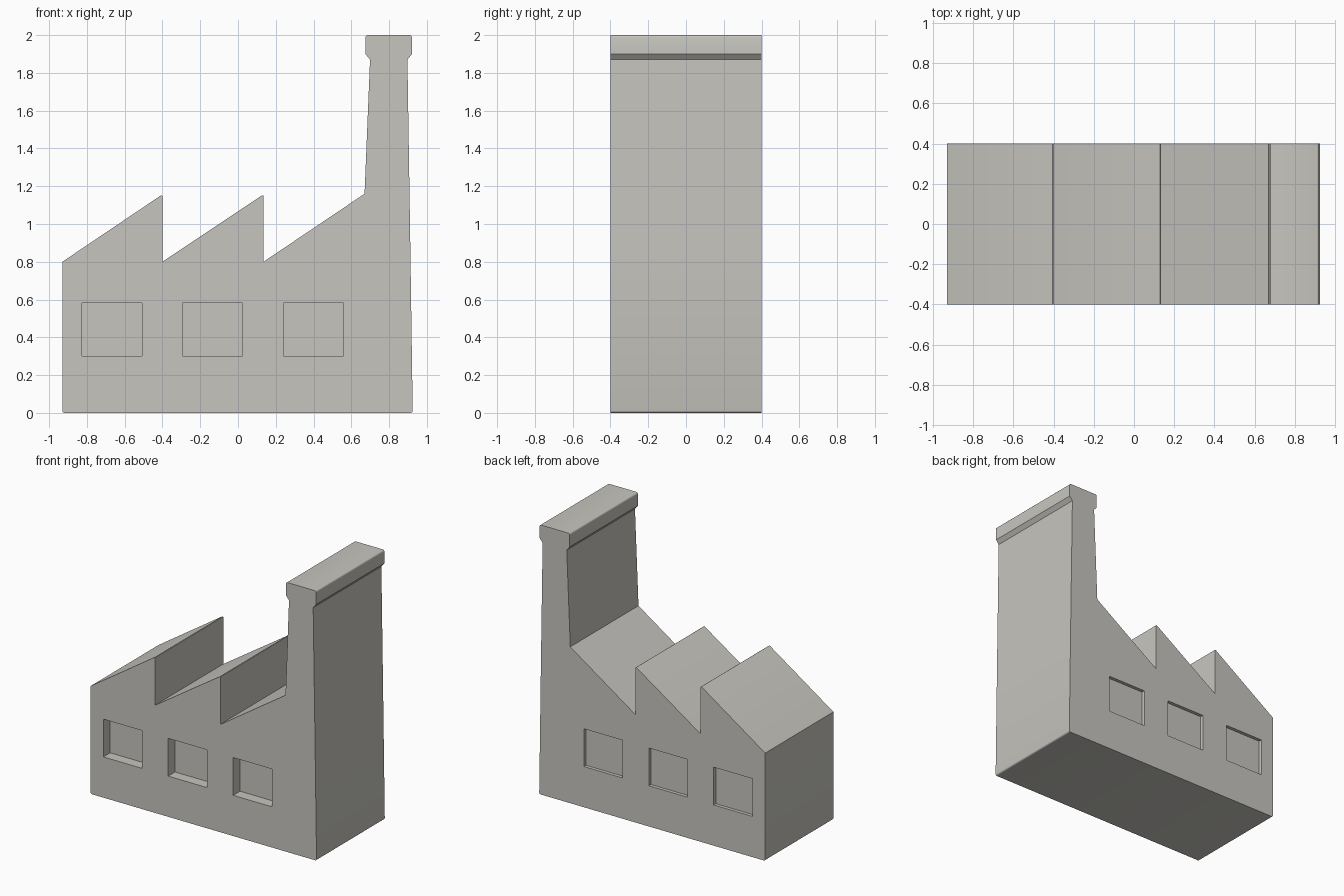
import bpy, bmesh
from mathutils import Matrix

if "Cube" in bpy.data.objects:
    bpy.data.objects.remove(bpy.data.objects["Cube"])

HALF_DEPTH = 0.40
grey = bpy.data.materials.new("warm grey")
grey.diffuse_color = (0.57, 0.56, 0.52, 1)
grey.use_nodes = True
grey.node_tree.nodes["Principled BSDF"].inputs["Base Color"].default_value = grey.diffuse_color


def add_object(name, bm):
    bmesh.ops.recalc_face_normals(bm, faces=bm.faces)
    mesh = bpy.data.meshes.new(name)
    bm.to_mesh(mesh)
    bm.free()
    mesh.materials.append(grey)
    obj = bpy.data.objects.new(name, mesh)
    bpy.context.collection.objects.link(obj)
    return obj


# Factory silhouette (x, z): saw-tooth roof and tapered chimney with a cap
profile = [
    (-0.93, 0), (0.925, 0), (0.912, 0.9), (0.897, 1.87),
    (0.921, 1.90), (0.921, 2.0), (0.675, 2.0), (0.675, 1.90),
    (0.699, 1.87), (0.67, 1.16),
    (0.135, 0.80), (0.135, 1.157), (-0.40, 0.80), (-0.40, 1.157),
    (-0.93, 0.80),
]
bm = bmesh.new()
front = bm.faces.new([bm.verts.new((x, -HALF_DEPTH, z)) for x, z in profile])
ext = bmesh.ops.extrude_face_region(bm, geom=[front], use_keep_orig=True)
moved = [v for v in ext["geom"] if isinstance(v, bmesh.types.BMVert)]
bmesh.ops.translate(bm, verts=moved, vec=(0, 2 * HALF_DEPTH, 0))

# Softened bottom corners, roof peaks and chimney cap
soft = [e for e in bm.edges
        if abs(e.verts[0].co.y - e.verts[1].co.y) > 0.5
        and (e.verts[0].co.z < 0.01 or e.verts[0].co.z > 1.99
             or abs(e.verts[0].co.z - 1.157) < 0.001)]
bmesh.ops.bevel(bm, geom=soft, offset=0.012, segments=3, profile=0.5,
                affect='EDGES')
factory = add_object("factory_building", bm)

# Window recesses: deep on the front, shallow on the back
bm = bmesh.new()
for cx in (-0.666, -0.134, 0.40):
    for side, depth in ((-1, 0.08), (1, 0.025)):
        inner = HALF_DEPTH - depth
        outer = HALF_DEPTH + 0.1
        loc = Matrix.Translation((cx, side * (inner + outer) / 2, 0.442))
        size = Matrix.Diagonal((0.318, outer - inner, 0.28, 1))
        bmesh.ops.create_cube(bm, size=1, matrix=loc @ size)
cutter = add_object("window_cutter", bm)
cutter.hide_render = True
cutter.hide_set(True)

cut = factory.modifiers.new("windows", 'BOOLEAN')
cut.operation = 'DIFFERENCE'
cut.solver = 'EXACT'
cut.object = cutter

# Apply the cut, drop the helper and shade
bpy.context.view_layer.objects.active = factory
factory.select_set(True)
bpy.ops.object.modifier_apply(modifier=cut.name)
bpy.data.objects.remove(cutter)
bpy.ops.object.shade_smooth_by_angle(angle=0.55)
